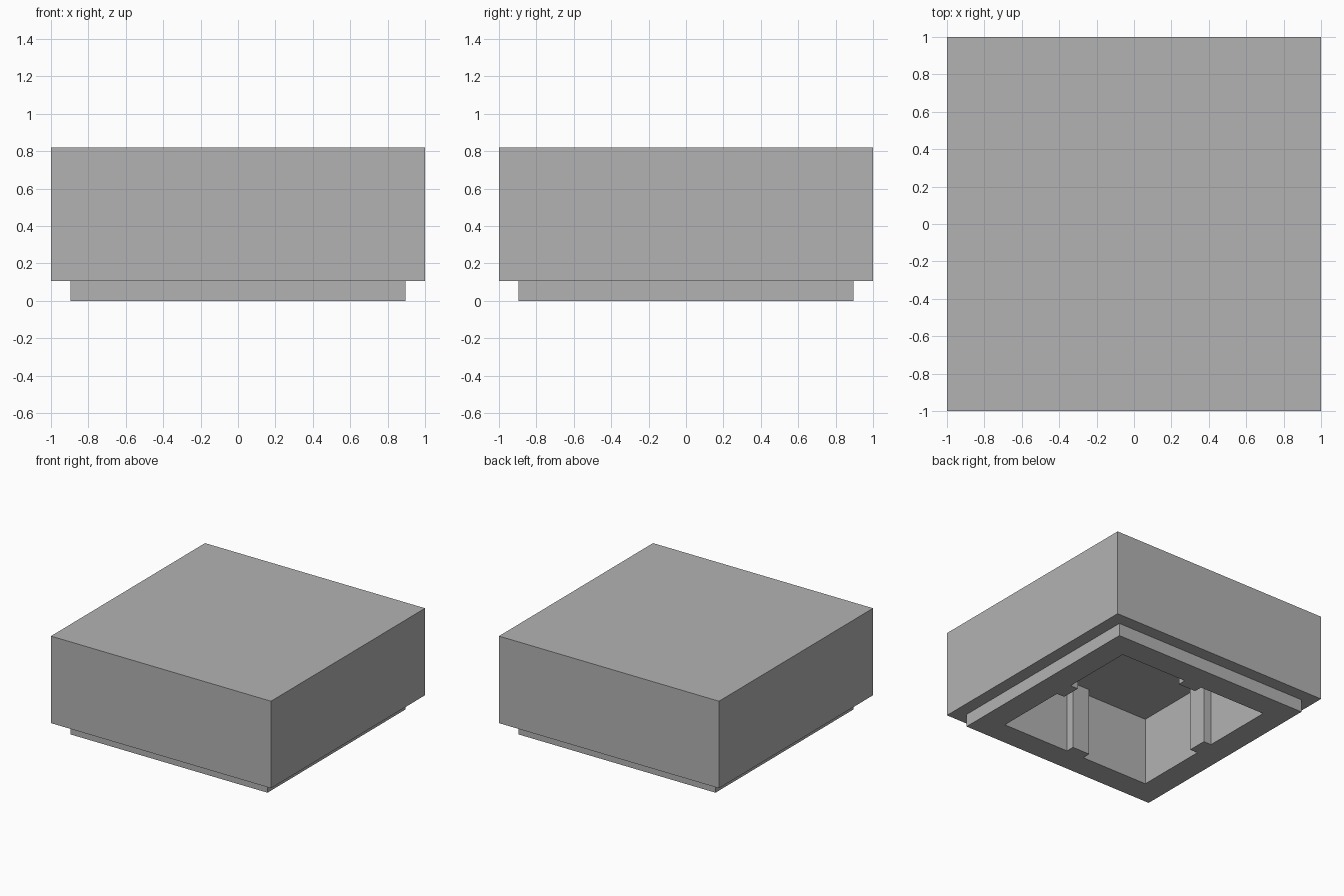
import bpy
import bmesh
from math import pi
from mathutils import Matrix, Vector

if "Cube" in bpy.data.objects:
    bpy.data.objects.remove(bpy.data.objects["Cube"], do_unlink=True)

HEIGHT = 0.82
LIP = 0.105        # height of the lip and its setback from the outer walls
OPENING = 0.69     # half width of the cavity
CEILING = 0.56     # cavity depth
RIB_HALF = 0.08
RIB_INNER = 0.62

grey = bpy.data.materials.new("plain grey")
grey.use_nodes = True
colour = (0.45, 0.45, 0.45, 1)
grey.diffuse_color = colour
grey.node_tree.nodes["Principled BSDF"].inputs["Base Color"].default_value = colour


def finish(name, bm):
    bmesh.ops.recalc_face_normals(bm, faces=bm.faces)
    mesh = bpy.data.meshes.new(name)
    bm.to_mesh(mesh)
    bm.free()
    mesh.materials.append(grey)
    obj = bpy.data.objects.new(name, mesh)
    bpy.context.collection.objects.link(obj)
    return obj


def box(bm, low, high):
    low, high = Vector(low), Vector(high)
    place = Matrix.Translation((low + high) / 2) @ Matrix.Diagonal((*(high - low), 1))
    return bmesh.ops.create_cube(bm, size=1, matrix=place)["verts"]


def inset_and_push(bm, face, width, rise):
    """Inset a face, then extrude the remaining middle vertically."""
    bmesh.ops.inset_region(bm, faces=[face], thickness=width, use_even_offset=True)
    new = bmesh.ops.extrude_discrete_faces(bm, faces=[face])["faces"][0]
    bmesh.ops.translate(bm, verts=new.verts, vec=(0, 0, rise))
    return new


# Square block with a set-back lip and a hollow underside
bm = bmesh.new()
box(bm, (-1, -1, LIP), (1, 1, HEIGHT))
bm.normal_update()
bottom = min(bm.faces, key=lambda f: f.calc_center_median().z)
lip = inset_and_push(bm, bottom, LIP, -LIP)
bm.normal_update()
inset_and_push(bm, lip, 1 - LIP - OPENING, CEILING)
finish("hollow_block", bm)

# One upright rib in the middle of each cavity wall
for i, side in enumerate(("left", "back", "right", "front")):
    bm = bmesh.new()
    verts = box(bm, (RIB_INNER, -RIB_HALF, 0), (OPENING, RIB_HALF, CEILING))
    bmesh.ops.rotate(bm, verts=verts, cent=(0, 0, 0),
                     matrix=Matrix.Rotation(i * pi / 2, 3, "Z"))
    finish(side + "_rib", bm)
